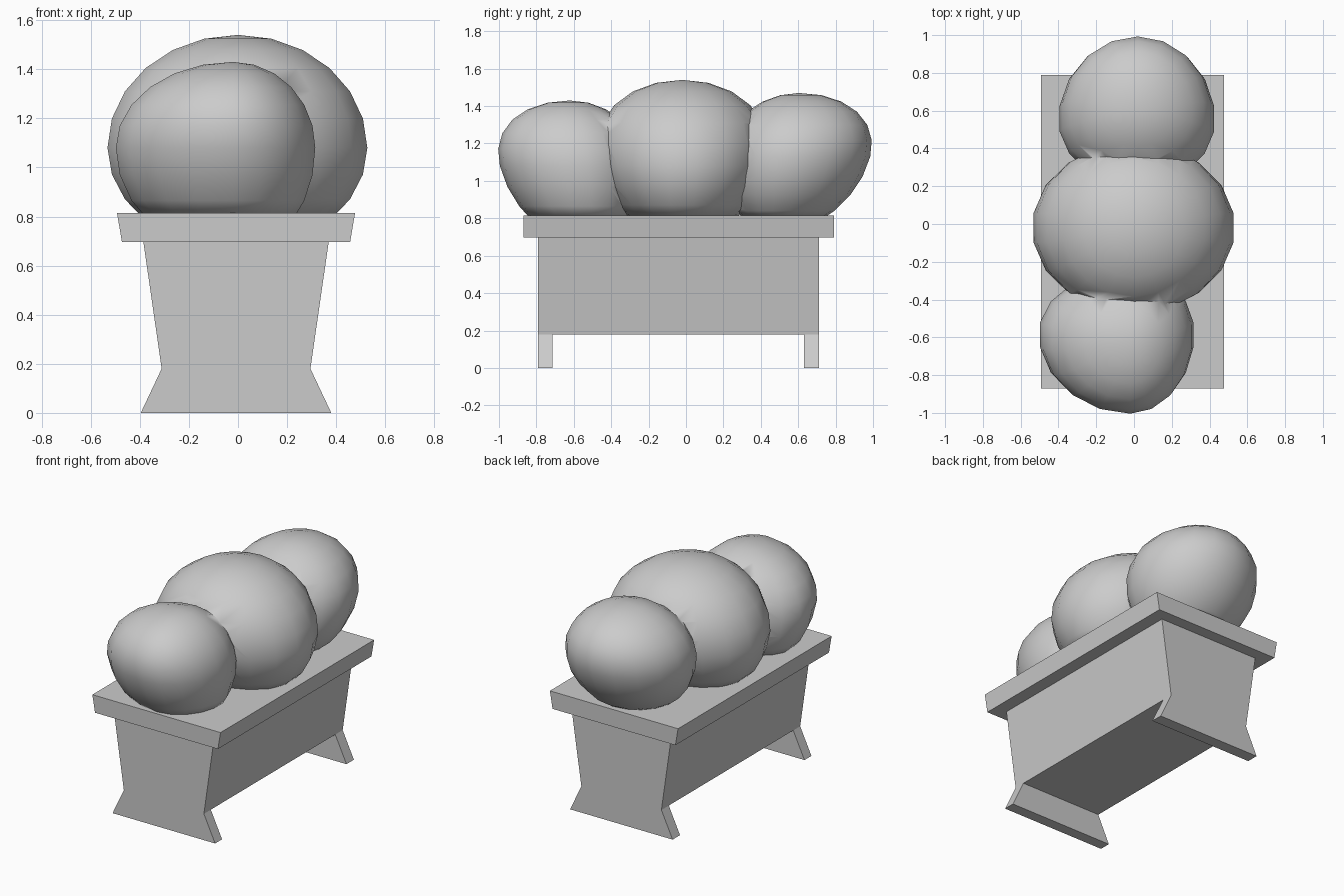
import bpy, bmesh
from mathutils import Vector

if "Cube" in bpy.data.objects:
    bpy.data.objects.remove(bpy.data.objects["Cube"])


def finish(name, bm):
    bmesh.ops.recalc_face_normals(bm, faces=bm.faces)
    me = bpy.data.meshes.new(name)
    bm.to_mesh(me)
    bm.free()
    ob = bpy.data.objects.new(name, me)
    bpy.context.collection.objects.link(ob)
    return ob


def activate(ob):
    bpy.ops.object.select_all(action='DESELECT')
    ob.select_set(True)
    bpy.context.view_layer.objects.active = ob


def combine(target, others, operation, angle):
    """Boolean the others into the target, then smooth the result."""
    for other in others:
        mod = target.modifiers.new("combine", 'BOOLEAN')
        mod.operation = operation
        mod.solver = 'EXACT'
        mod.object = other
    activate(target)
    bpy.ops.object.convert(target='MESH')
    for other in others:
        bpy.data.objects.remove(other, do_unlink=True)
    activate(target)
    bpy.ops.object.shade_smooth_by_angle(angle=angle)


def extrude_profile(name, half_profile, y0, y1, cx=-0.008):
    """Extrude a symmetric (half width, z) profile along y."""
    outline = [(cx + w, z) for w, z in half_profile]
    outline += [(cx - w, z) for w, z in reversed(half_profile)]
    bm = bmesh.new()
    face = bm.faces.new([bm.verts.new((x, y0, z)) for x, z in outline])
    ext = bmesh.ops.extrude_face_region(bm, geom=[face], use_keep_orig=True)
    verts = [v for v in ext['geom'] if isinstance(v, bmesh.types.BMVert)]
    bmesh.ops.translate(bm, verts=verts, vec=(0, y1 - y0, 0))
    return finish(name, bm)


def bush(name, centre, neg, pos, lean, spread):
    """Lopsided sphere with its own radius on each side, leaning in y and
    spreading towards the top, cut flat at the soil."""
    bm = bmesh.new()
    bmesh.ops.create_uvsphere(bm, u_segments=18, v_segments=12, radius=1.0)
    for v in bm.verts:
        p = Vector([c * (pos[i] if c > 0 else neg[i]) for i, c in enumerate(v.co)])
        p.y = p.y * (1 + spread * v.co.z) + lean * p.z
        v.co = p + Vector(centre)
    cut = bmesh.ops.bisect_plane(bm, geom=bm.verts[:] + bm.edges[:] + bm.faces[:],
                                 plane_co=(0, 0, 0.81), plane_no=(0, 0, -1), clear_outer=True)
    edges = [e for e in cut['geom_cut'] if isinstance(e, bmesh.types.BMEdge)]
    bmesh.ops.contextual_create(bm, geom=edges)
    return finish(name, bm)


# Planter: one trough with flared end panels, opened underneath between them
trough = extrude_profile("trough", [(0.388, 0.0), (0.303, 0.18), (0.378, 0.70)], -0.79, 0.71)
gap = extrude_profile("gap_cutter", [(0.6, -0.1), (0.6, 0.18)], -0.715, 0.63)
gap.hide_render = True
combine(trough, [gap], 'DIFFERENCE', 0.1)

# Overhanging rim
extrude_profile("rim", [(0.465, 0.697), (0.485, 0.815)], -0.87, 0.79)

# Foliage: three clumps fused into one hedge
hedge = bush("hedge", (0, -0.02, 1.08), (0.54, 0.45, 0.42), (0.535, 0.45, 0.46), 0.0, 0.2)
ends = [
    bush("front_clump", (-0.02, -0.58, 1.08), (0.485, 0.415, 0.43), (0.34, 0.34, 0.35), -0.12, 0.12),
    bush("back_clump", (0.02, 0.55, 1.13), (0.42, 0.35, 0.41), (0.41, 0.435, 0.34), 0.16, 0.08),
]
combine(hedge, ends, 'UNION', 1.4)
